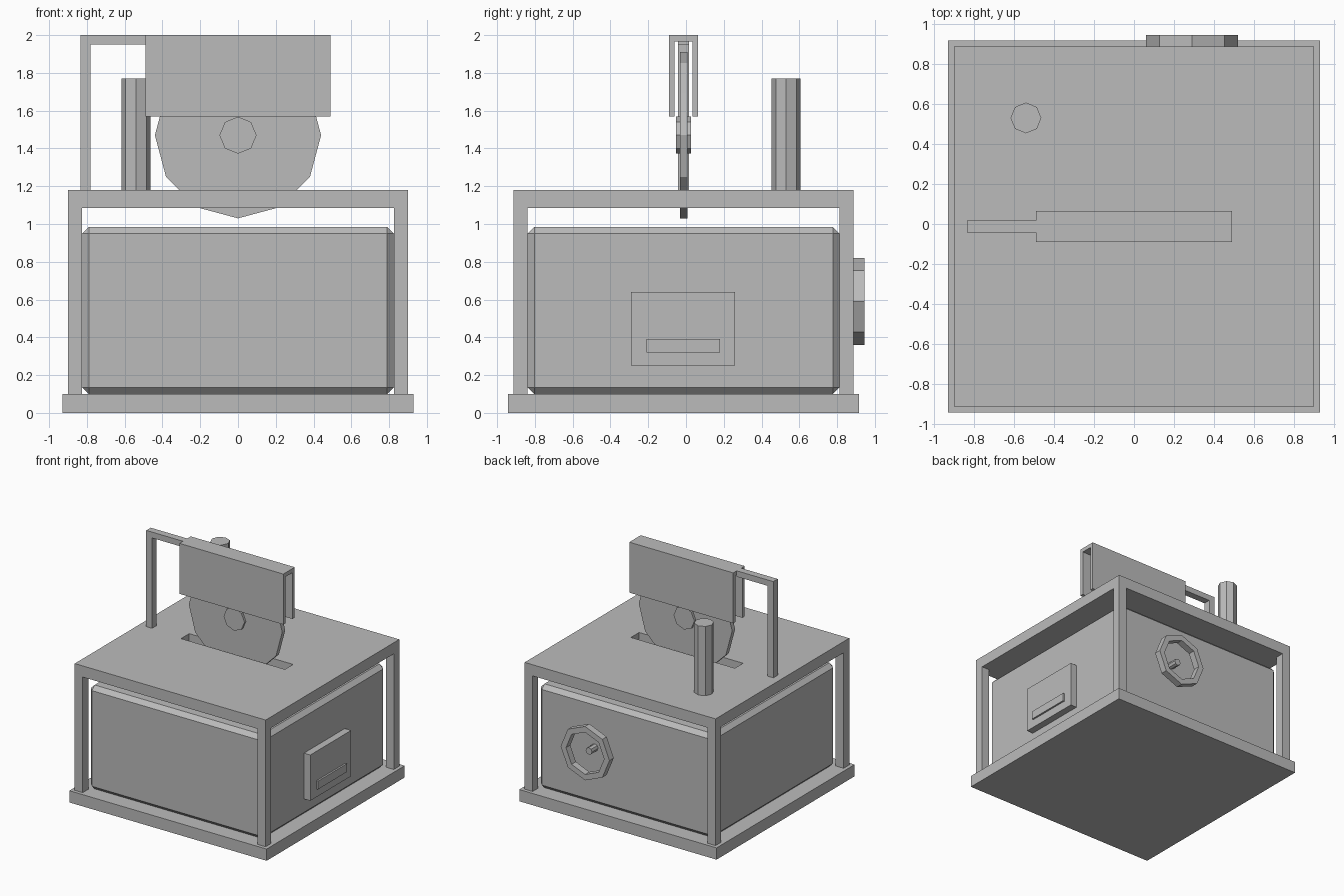
import bpy
import bmesh
from math import cos, sin, tau
from mathutils import Vector

cube = bpy.data.objects.get("Cube")
if cube:
    bpy.data.objects.remove(cube, do_unlink=True)

grey = bpy.data.materials.new("plain_grey")
grey.use_nodes = True
COLOUR = (0.5, 0.5, 0.5, 1)
grey.diffuse_color = COLOUR
grey.node_tree.nodes["Principled BSDF"].inputs["Base Color"].default_value = COLOUR

MID = -0.013  # depth of the machine's centre plane


def finish(name, bm):
    bmesh.ops.recalc_face_normals(bm, faces=bm.faces)
    mesh = bpy.data.meshes.new(name)
    bm.to_mesh(mesh)
    bm.free()
    mesh.materials.append(grey)
    obj = bpy.data.objects.new(name, mesh)
    bpy.context.collection.objects.link(obj)
    return obj


def extrude(name, outer, depth, inner=None):
    """Extrude a flat outline, or the band between two matching outlines."""
    bm = bmesh.new()
    a = [bm.verts.new(p) for p in outer]
    if inner:
        b = [bm.verts.new(p) for p in inner]
        for i in range(len(a)):
            j = (i + 1) % len(a)
            bm.faces.new((a[i], a[j], b[j], b[i]))
    else:
        bm.faces.new(a)
    geom = bmesh.ops.extrude_face_region(bm, geom=bm.faces[:], use_keep_orig=True)["geom"]
    moved = [g for g in geom if isinstance(g, bmesh.types.BMVert)]
    bmesh.ops.translate(bm, verts=moved, vec=Vector(depth))
    return finish(name, bm)


def rect(x0, x1, y0, y1, z):
    return [(x0, y0, z), (x1, y0, z), (x1, y1, z), (x0, y1, z)]


def box(name, x0, x1, y0, y1, z0, z1):
    return extrude(name, rect(x0, x1, y0, y1, z0), (0, 0, z1 - z0))


def disc_outline(x, y, z, r, sides):
    """Upright polygon facing the front, with corners on its axes."""
    return [(x + r * cos(tau * i / sides), y, z + r * sin(tau * i / sides))
            for i in range(sides)]


def disc(name, x, y0, y1, z, r, sides):
    return extrude(name, disc_outline(x, y0, z, r, sides), (0, y1 - y0, 0))


# Base and corner legs
box("base", -0.93, 0.93, MID - 0.93, MID + 0.93, 0, 0.1)
for sx, side in ((-1, "right"), (1, "left")):
    for sy, end in ((-1, "front"), (1, "back")):
        xs = sorted((sx * 0.825, sx * 0.9))
        ys = sorted((MID + sy * 0.825, MID + sy * 0.9))
        box(f"{end}_{side}_leg", *xs, *ys, 0.1, 1.085)

# Table top with the blade slot
extrude("table_top", rect(-0.9, 0.9, MID - 0.9, MID + 0.9, 1.085), (0, 0, 0.095),
        rect(-0.49, 0.49, MID - 0.055, MID + 0.055, 1.085))

# Cabinet with chamfered edges
cabinet = box("cabinet", -0.825, 0.825, MID - 0.825, MID + 0.825, 0.1, 0.985)
bevel = cabinet.modifiers.new("chamfer", "BEVEL")
bevel.width = 0.035
bevel.segments = 1

# Side hatch and its handle
box("hatch", 0.82, 0.885, -0.29, 0.26, 0.25, 0.64)
box("hatch_handle", 0.88, 0.9, -0.21, 0.18, 0.32, 0.39)

# Hand wheel and axle on the back
extrude("hand_wheel", disc_outline(0.29, 0.887, 0.59, 0.23, 8), (0, 0.058, 0),
        disc_outline(0.29, 0.887, 0.59, 0.18, 8))
disc("wheel_axle", 0.29, 0.80, 0.895, 0.59, 0.03, 8)

# Blade and hub
disc("blade", 0, MID - 0.02, MID + 0.02, 1.47, 0.44, 12)
disc("blade_hub", 0, MID - 0.04, MID + 0.04, 1.47, 0.098, 8)

# Blade guard: channel open at the bottom and both ends
half = [(0.077, 1.57), (0.077, 2.0)]
inside = [(0.047, 1.965), (0.047, 1.57)]
channel = ([(-y, z) for y, z in half] + [(y, z) for y, z in half[::-1]]
           + [(y, z) for y, z in inside[::-1]] + [(-y, z) for y, z in inside])
extrude("blade_guard", [(-0.49, MID + y, z) for y, z in channel], (0.98, 0, 0))

# Bent arm holding the guard
arm = [(-0.835, 1.18), (-0.835, 2.0), (-0.49, 2.0), (-0.49, 1.95), (-0.78, 1.95), (-0.78, 1.18)]
extrude("guard_arm", [(x, MID - 0.03, z) for x, z in arm], (0, 0.06, 0))

# Upright post behind the blade
post = [(-0.54 + 0.077 * cos(tau * i / 8), 0.53 + 0.077 * sin(tau * i / 8), 1.18)
        for i in range(8)]
extrude("post", post, (0, 0, 0.59))
